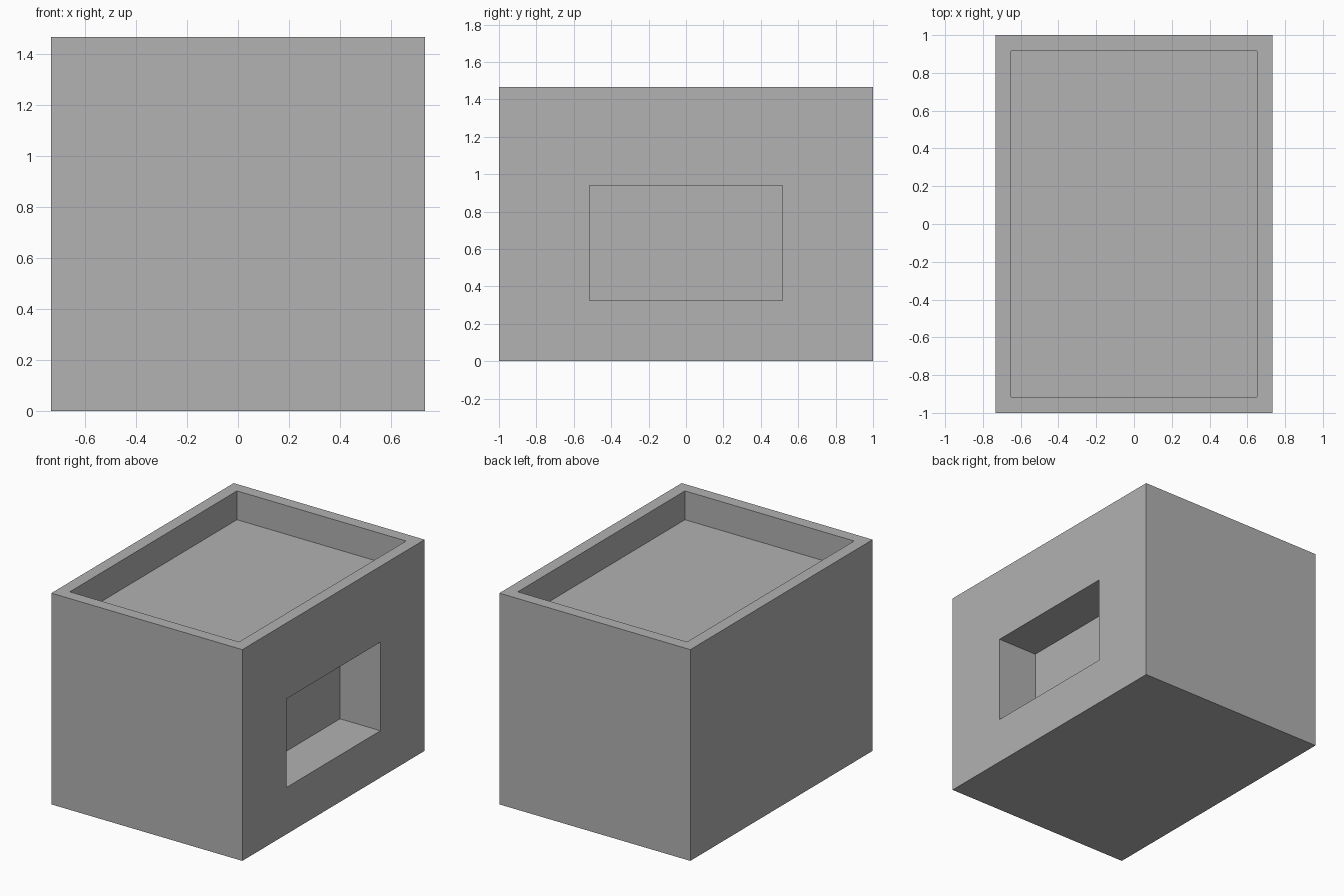
import bpy, bmesh
from mathutils import Vector

cube = bpy.data.objects.get("Cube")
if cube:
    bpy.data.objects.remove(cube, do_unlink=True)

SIZE = Vector((1.467, 2.0, 1.467))
GREY = (0.445, 0.445, 0.445, 1.0)

mat = bpy.data.materials.new("plain_grey")
mat.use_nodes = True
mat.diffuse_color = GREY
mat.node_tree.nodes["Principled BSDF"].inputs["Base Color"].default_value = GREY


def recess(bm, direction, low, high, depth):
    """Cut a rectangular pocket into the outer face that points along direction."""
    direction = Vector(direction)
    bm.normal_update()
    face = max(bm.faces, key=lambda f: f.normal.dot(direction) * f.calc_area())
    bmesh.ops.inset_individual(bm, faces=[face], thickness=0.05)
    # Fit the inset rim to the pocket outline, leaving the facing axis alone
    centre = face.calc_center_median()
    for v in face.verts:
        for axis in range(3):
            if not direction[axis]:
                v.co[axis] = low[axis] if v.co[axis] < centre[axis] else high[axis]
    # Push the pocket floor inward
    bmesh.ops.inset_individual(bm, faces=[face], thickness=0.0)
    bmesh.ops.translate(bm, verts=face.verts, vec=-direction * depth)


# Solid box standing on the ground
bm = bmesh.new()
bmesh.ops.create_cube(bm, size=1)
bmesh.ops.scale(bm, verts=bm.verts, vec=SIZE)
bmesh.ops.translate(bm, verts=bm.verts, vec=(0, 0, SIZE.z / 2))

# Shallow tray in the top, window pocket in the left side
recess(bm, (0, 0, 1), (-0.65, -0.917, 0), (0.65, 0.917, 0), 0.2)
recess(bm, (1, 0, 0), (0, -0.515, 0.325), (0, 0.515, 0.94), 0.31)
bmesh.ops.recalc_face_normals(bm, faces=bm.faces)

mesh = bpy.data.meshes.new("box_body")
bm.to_mesh(mesh)
bm.free()
mesh.materials.append(mat)
body = bpy.data.objects.new("box_body", mesh)
bpy.context.collection.objects.link(body)
